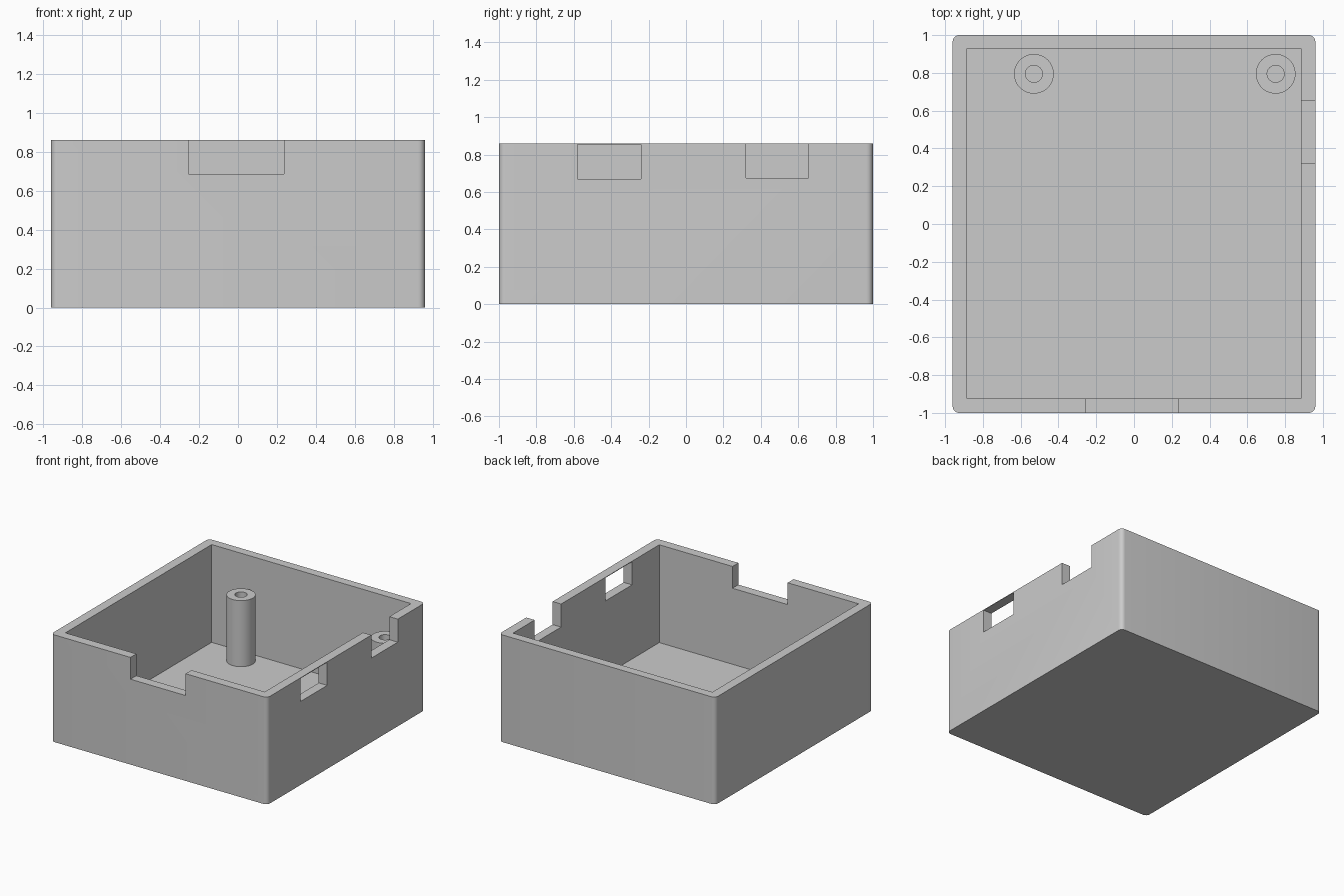
import bpy, bmesh
from mathutils import Matrix

if "Cube" in bpy.data.objects:
    bpy.data.objects.remove(bpy.data.objects["Cube"], do_unlink=True)

grey = bpy.data.materials.new("plain grey")
grey.use_nodes = True
COLOR = (0.6, 0.6, 0.6, 1)
grey.diffuse_color = COLOR
grey.node_tree.nodes["Principled BSDF"].inputs["Base Color"].default_value = COLOR

HEIGHT, FLOOR = 0.86, 0.075
POST_TOP = 0.605


def finish(name, bm):
    mesh = bpy.data.meshes.new(name)
    bm.to_mesh(mesh)
    bm.free()
    obj = bpy.data.objects.new(name, mesh)
    bpy.context.collection.objects.link(obj)
    mesh.materials.append(grey)
    return obj


def box(name, low, high, corner=0):
    bm = bmesh.new()
    bmesh.ops.create_cube(bm, size=1)
    for v in bm.verts:
        v.co = [h if c > 0 else l for c, l, h in zip(v.co, low, high)]
    if corner:
        upright = [e for e in bm.edges
                   if abs(e.verts[0].co.z - e.verts[1].co.z) > 0.1]
        bmesh.ops.bevel(bm, geom=upright, offset=corner, segments=6,
                        profile=0.5, affect='EDGES')
    return finish(name, bm)


def cylinder(name, x, y, radius, low, high):
    bm = bmesh.new()
    bmesh.ops.create_cone(bm, cap_ends=True, segments=48, radius1=radius,
                          radius2=radius, depth=high - low,
                          matrix=Matrix.Translation((x, y, (low + high) / 2)))
    return finish(name, bm)


def cut(obj, cutter):
    mod = obj.modifiers.new("cut", 'BOOLEAN')
    mod.operation = 'DIFFERENCE'
    mod.solver = 'EXACT'
    mod.object = cutter
    bpy.context.view_layer.objects.active = obj
    bpy.ops.object.modifier_apply(modifier=mod.name)
    bpy.data.objects.remove(cutter, do_unlink=True)


def smooth(obj):
    bpy.ops.object.select_all(action='DESELECT')
    obj.select_set(True)
    bpy.context.view_layer.objects.active = obj
    bpy.ops.object.shade_smooth_by_angle()


# Open case with rounded upright corners
case = box("case", (-0.96, -1, 0), (0.96, 1, HEIGHT), corner=0.035)
cut(case, box("cavity", (-0.885, -0.925, FLOOR), (0.885, 0.93, 1)))

# Front notch, side notch, and side window just under the rim
cut(case, box("front_notch", (-0.255, -1.1, 0.685), (0.235, -0.8, 1)))
cut(case, box("side_notch", (0.8, 0.32, 0.675), (1.1, 0.655, 1)))
cut(case, box("side_window", (0.8, -0.58, 0.67), (1.1, -0.24, HEIGHT - 0.005)))
smooth(case)

# Hollow screw posts at the back
for name, x in (("right_post", -0.53), ("left_post", 0.75)):
    post = cylinder(name, x, 0.795, 0.105, FLOOR - 0.01, POST_TOP)
    cut(post, cylinder("screw_hole", x, 0.795, 0.045, FLOOR, 1))
    smooth(post)
